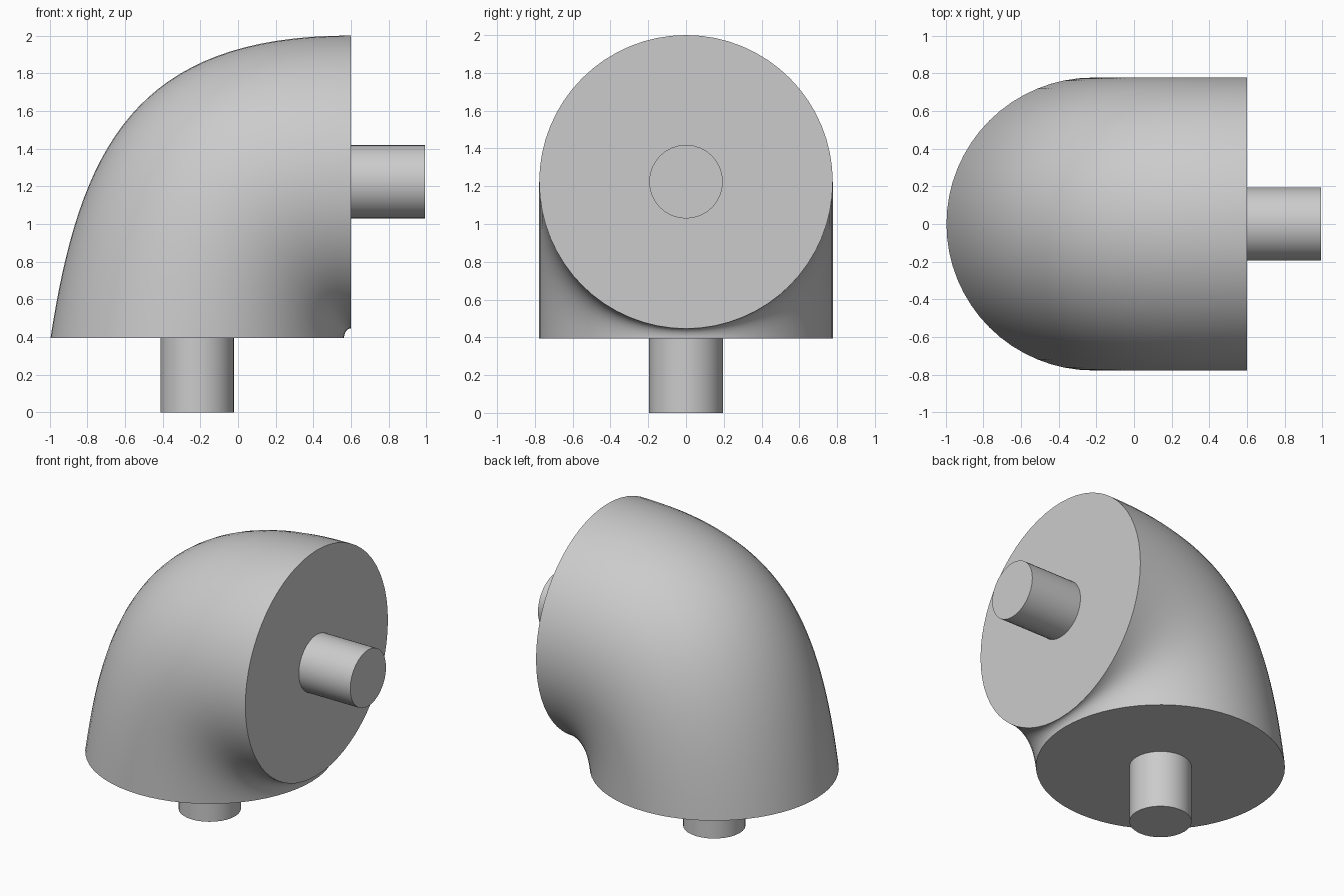
import bpy
import bmesh
from math import cos, sin, pi, radians
from mathutils import Vector, Matrix

cube = bpy.data.objects.get("Cube")
if cube:
    bpy.data.objects.remove(cube, do_unlink=True)

grey = bpy.data.materials.new("light_grey")
grey.use_nodes = True
grey.diffuse_color = (0.6, 0.6, 0.6, 1)
grey.node_tree.nodes["Principled BSDF"].inputs["Base Color"].default_value = (0.6, 0.6, 0.6, 1)

HALF_WIDTH = 0.777
STUB_RADIUS = 0.195


def finish(bm, name):
    bmesh.ops.recalc_face_normals(bm, faces=bm.faces)
    mesh = bpy.data.meshes.new(name)
    bm.to_mesh(mesh)
    bm.free()
    mesh.materials.append(grey)
    obj = bpy.data.objects.new(name, mesh)
    bpy.context.collection.objects.link(obj)
    bpy.ops.object.select_all(action="DESELECT")
    obj.select_set(True)
    bpy.context.view_layer.objects.active = obj
    bpy.ops.object.shade_smooth_by_angle(angle=radians(30))
    return obj


def bezier(points, t):
    a, b, c, d = points
    s = 1 - t
    return a * s**3 + b * 3 * s * s * t + c * 3 * s * t * t + d * t**3


def elbow(name, rings=32, sides=64):
    # outer back curve and tight inner throat, joined by elliptical sections
    outer_curve = [Vector(p) for p in
                   ((-0.995, 0, 0.395), (-0.84, 0, 1.4), (-0.55, 0, 2.0), (0.6, 0, 2.0))]
    bm = bmesh.new()
    loops = []
    for i in range(rings + 1):
        t = i / rings
        outer = bezier(outer_curve, t)
        inner = Vector((0.6 - 0.037 * cos(t * pi / 2), 0, 0.395 + 0.051 * sin(t * pi / 2)))
        centre, reach = (outer + inner) / 2, (outer - inner) / 2
        side = Vector((0, HALF_WIDTH, 0))
        angles = [2 * pi * k / sides for k in range(sides)]
        loops.append([bm.verts.new(centre + reach * cos(a) + side * sin(a)) for a in angles])
    for low, high in zip(loops, loops[1:]):
        for k in range(sides):
            n = (k + 1) % sides
            bm.faces.new((low[k], low[n], high[n], high[k]))
    # flat end faces
    bm.faces.new(loops[0])
    bm.faces.new(loops[-1])
    return finish(bm, name)


def stub(name, centre, length, tilt):
    bm = bmesh.new()
    place = Matrix.Translation(centre) @ Matrix.Rotation(tilt, 4, "Y")
    bmesh.ops.create_cone(bm, cap_ends=True, segments=32, radius1=STUB_RADIUS,
                          radius2=STUB_RADIUS, depth=length, matrix=place)
    return finish(bm, name)


elbow("elbow_body")
stub("bottom_stub", (-0.216, 0, 0.198), 0.396, 0)
stub("side_stub", (0.796, 0, 1.224), 0.394, pi / 2)
